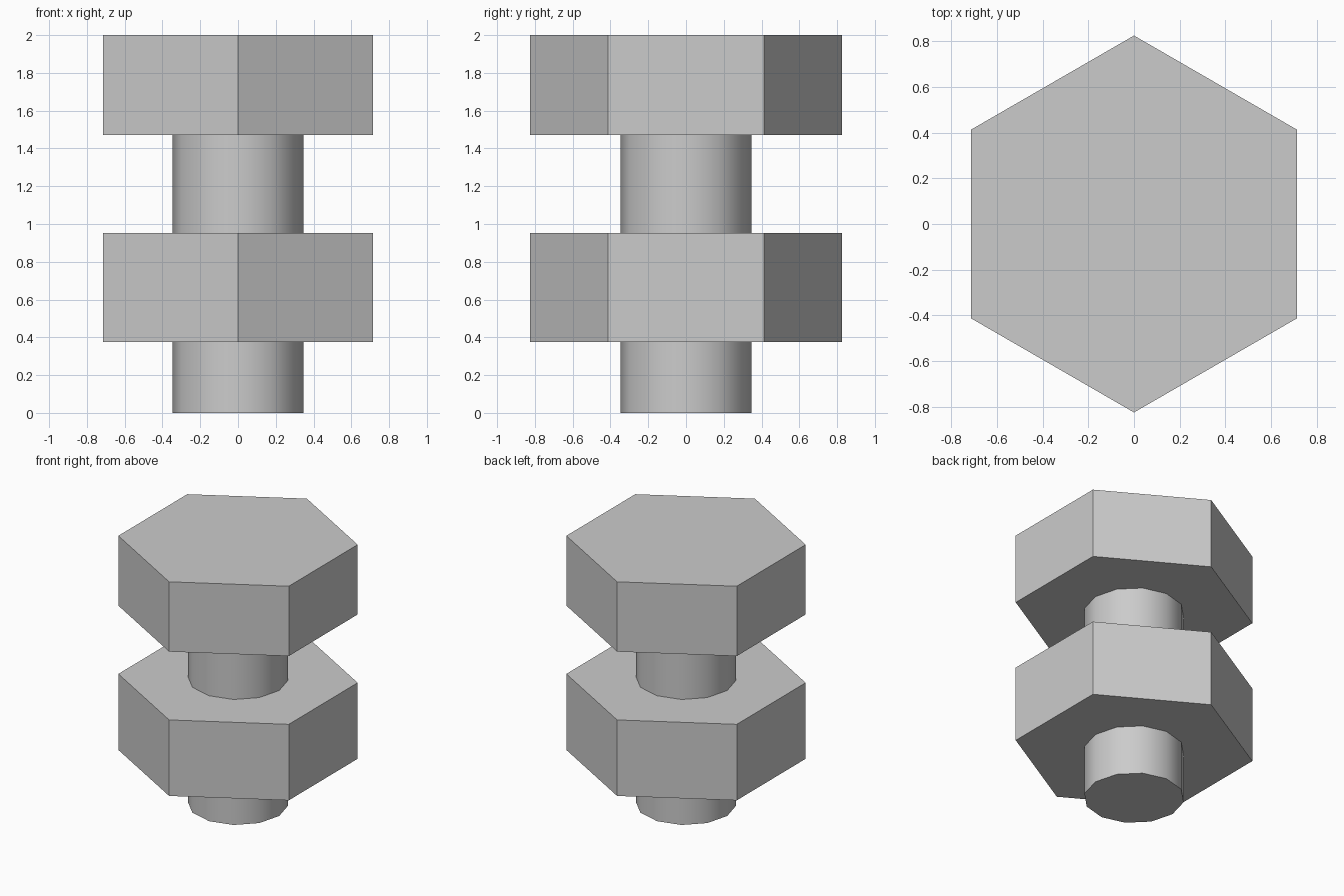
import bpy
import math

if "Cube" in bpy.data.objects:
    bpy.data.objects.remove(bpy.data.objects["Cube"])


def prism(name, sides, radius, z0, z1):
    # upright prism with a corner on the y axis
    bpy.ops.mesh.primitive_cylinder_add(
        vertices=sides, radius=radius, depth=z1 - z0,
        location=(0, 0, (z0 + z1) / 2))
    obj = bpy.context.object
    obj.name = name
    return obj


# flat-faced hexagonal head and nut
prism("bolt_head", 6, 0.826, 1.47, 2.0)
prism("nut", 6, 0.826, 0.375, 0.952)

# twelve-sided shank with smooth sides and sharp rim
prism("shank", 12, 0.346, 0.0, 1.47)
bpy.ops.object.shade_smooth_by_angle(angle=math.radians(40))
